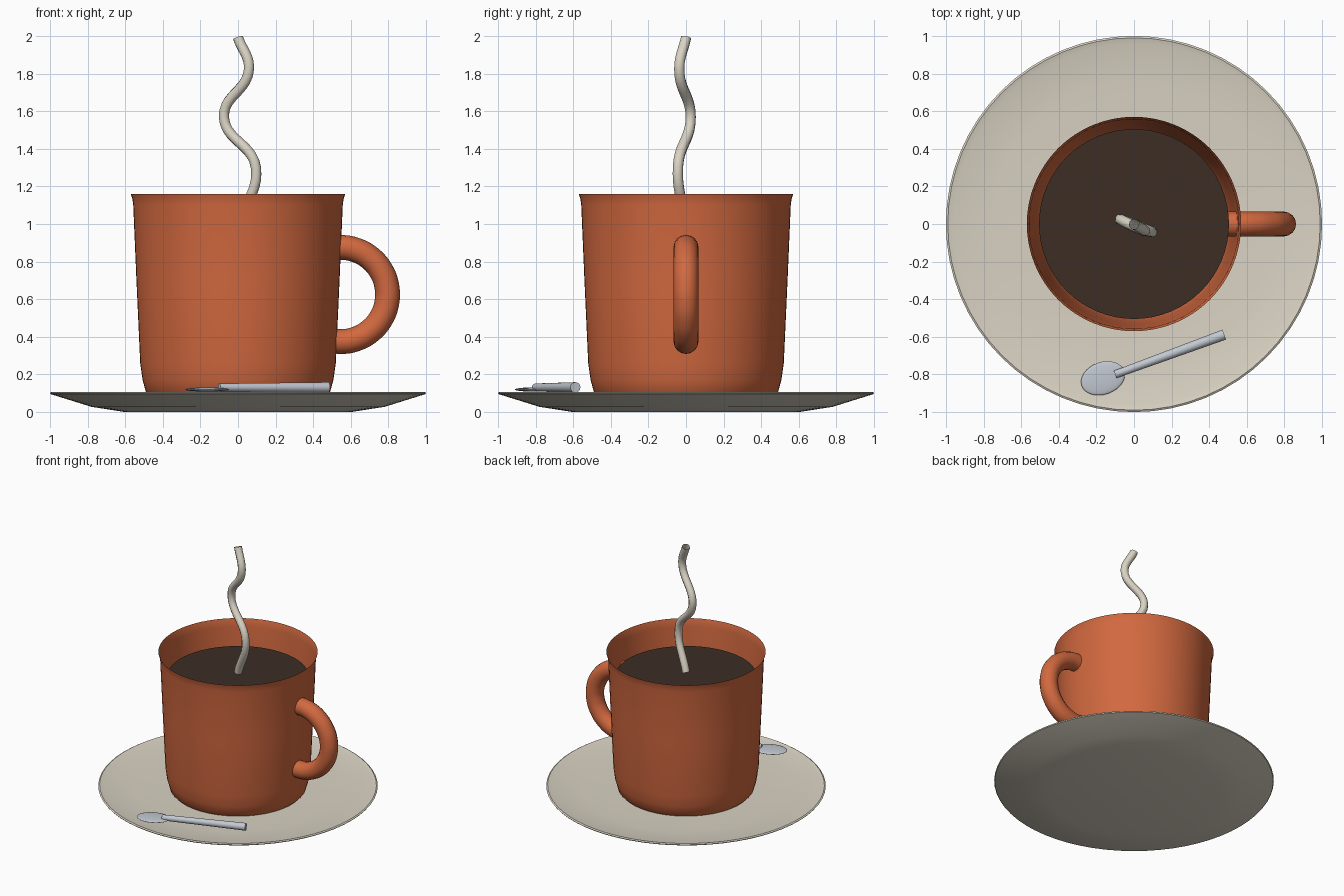
import bpy, bmesh, math
from mathutils import Matrix, Vector

cube = bpy.data.objects.get("Cube")
if cube:
    bpy.data.objects.remove(cube, do_unlink=True)


def material(name, rgb):
    m = bpy.data.materials.new(name)
    m.use_nodes = True
    m.diffuse_color = (*rgb, 1)
    m.node_tree.nodes["Principled BSDF"].inputs["Base Color"].default_value = (*rgb, 1)
    return m


terracotta = material("terracotta", (0.64, 0.14, 0.05))
cream = material("cream", (0.70, 0.65, 0.55))
coffee_brown = material("coffee brown", (0.045, 0.026, 0.018))
steel = material("steel", (0.54, 0.58, 0.64))


def finish(bm, name, mat, angle=35):
    mesh = bpy.data.meshes.new(name)
    bm.to_mesh(mesh)
    bm.free()
    obj = bpy.data.objects.new(name, mesh)
    bpy.context.collection.objects.link(obj)
    mesh.materials.append(mat)
    bpy.ops.object.select_all(action='DESELECT')
    obj.select_set(True)
    bpy.context.view_layer.objects.active = obj
    bpy.ops.object.shade_smooth_by_angle(angle=math.radians(angle))
    return obj


def lathe(name, profile, mat, steps=64):
    """Spin a (radius, height) profile, listed from the bottom outwards, around z."""
    bm = bmesh.new()
    verts = [bm.verts.new((r, 0, z)) for r, z in profile]
    edges = [bm.edges.new(pair) for pair in zip(verts, verts[1:])]
    bmesh.ops.spin(bm, geom=verts + edges, axis=(0, 0, 1), cent=(0, 0, 0),
                   angle=math.tau, steps=steps)
    bmesh.ops.remove_doubles(bm, verts=bm.verts, dist=0.0005)
    bmesh.ops.recalc_face_normals(bm, faces=bm.faces)
    return finish(bm, name, mat)


def tube(name, points, radius, mat, sides):
    """Sweep a round section along a smooth path, then turn it into a mesh."""
    curve = bpy.data.curves.new(name, 'CURVE')
    curve.dimensions = '3D'
    curve.bevel_depth = radius
    curve.bevel_resolution = sides // 2 - 2
    curve.resolution_u = 10
    spline = curve.splines.new('BEZIER')
    spline.bezier_points.add(len(points) - 1)
    for bp, p in zip(spline.bezier_points, points):
        bp.co = p
        bp.handle_left_type = bp.handle_right_type = 'AUTO'
    temp = bpy.data.objects.new(name + " path", curve)
    bpy.context.collection.objects.link(temp)
    bpy.context.view_layer.update()
    bm = bmesh.new()
    bm.from_mesh(temp.to_mesh())
    temp.to_mesh_clear()
    bpy.data.objects.remove(temp, do_unlink=True)
    return finish(bm, name, mat, 50)


# Saucer: flat foot, sloping underside, shallow dished top
lathe("saucer", [(0, 0), (0.6, 0), (0.78, 0.028), (0.995, 0.095), (1.0, 0.102),
                 (0.99, 0.108), (0.96, 0.1), (0.75, 0.088), (0.5, 0.08), (0, 0.08)], cream)

# Thin-walled mug with a flared lip
lathe("mug", [(0, 0.081), (0.47, 0.081), (0.488, 0.1), (0.507, 0.17), (0.52, 0.26),
              (0.54, 0.7), (0.557, 1.1), (0.562, 1.135), (0.57, 1.16)], terracotta)

# Coffee surface
bm = bmesh.new()
bmesh.ops.create_circle(bm, cap_ends=True, segments=64, radius=0.505,
                        matrix=Matrix.Translation((0, 0, 0.97)))
finish(bm, "coffee", coffee_brown)

# Handle: round arc whose ends sink into the mug wall
arc = [math.radians(a) for a in range(-110, 111, 20)]
tube("handle", [(0.545 + 0.25 * math.cos(a), 0, 0.625 + 0.25 * math.sin(a)) for a in arc],
     0.066, terracotta, 16)

# Steam wisp
tube("steam", [(0, 0, 1.0), (0.095, -0.043, 1.3), (-0.075, 0.025, 1.57),
               (0.058, -0.036, 1.82), (0, 0, 1.99)], 0.029, cream, 8)

# Spoon: flattened bowl and tapered round stem
bm = bmesh.new()
bmesh.ops.create_uvsphere(bm, u_segments=32, v_segments=16, radius=1,
                          matrix=Matrix.Translation((-0.165, -0.82, 0.12))
                          @ Matrix.Rotation(math.radians(20), 4, 'Z')
                          @ Matrix.Diagonal((0.12, 0.086, 0.011, 1)))
finish(bm, "spoon_bowl", steel)

start, end = Vector((-0.1, -0.8, 0.131)), Vector((0.48, -0.588, 0.131))
along = end - start
bm = bmesh.new()
bmesh.ops.create_cone(bm, cap_ends=True, segments=20, radius1=0.021, radius2=0.028,
                      depth=along.length,
                      matrix=Matrix.Translation((start + end) / 2)
                      @ along.to_track_quat('Z', 'Y').to_matrix().to_4x4())
finish(bm, "spoon_stem", steel)
